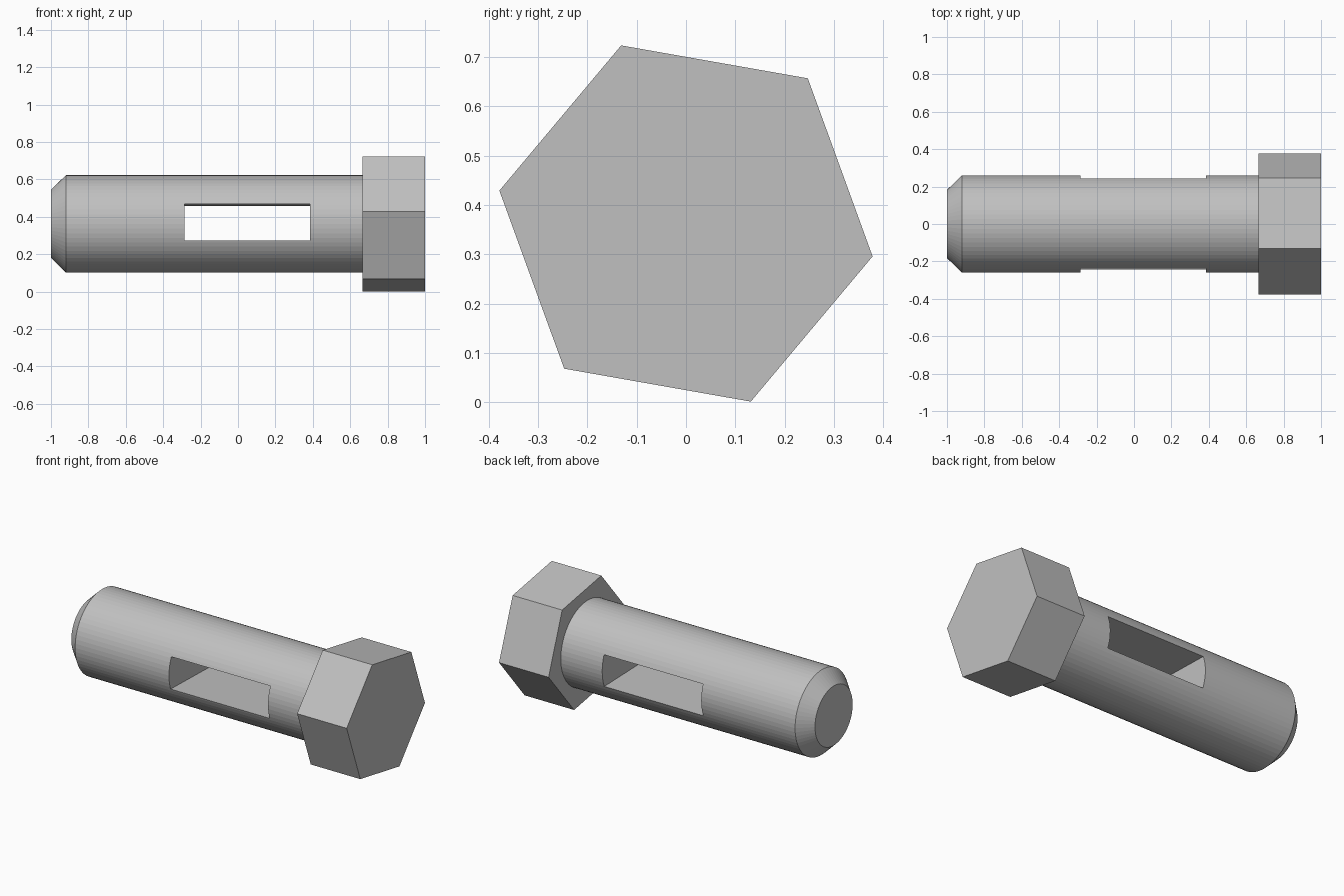
import bpy
import bmesh
from math import radians, pi
from mathutils import Matrix, Vector

AXIS_Z = 0.3625
HEAD_START = 0.665

cube = bpy.data.objects.get("Cube")
if cube:
    bpy.data.objects.remove(cube, do_unlink=True)

steel = bpy.data.materials.new("grey steel")
steel.use_nodes = True
grey = (0.53, 0.53, 0.53, 1)
steel.diffuse_color = grey
steel.node_tree.nodes["Principled BSDF"].inputs["Base Color"].default_value = grey


def add_object(name, bm):
    """Turn a bmesh into a steel object lying on the bolt axis."""
    bmesh.ops.recalc_face_normals(bm, faces=bm.faces)
    mesh = bpy.data.meshes.new(name)
    bm.to_mesh(mesh)
    bm.free()
    mesh.materials.append(steel)
    obj = bpy.data.objects.new(name, mesh)
    obj.location.z = AXIS_Z
    bpy.context.collection.objects.link(obj)
    return obj


def lathe_x(name, profile, sides, turn):
    """Solid around the x axis from (x, radius) pairs, with capped ends."""
    bm = bmesh.new()
    rings = []
    for x, radius in profile:
        ring = []
        for i in range(sides):
            spin = Matrix.Rotation(turn + 2 * pi * i / sides, 3, "X")
            ring.append(bm.verts.new(spin @ Vector((x, radius, 0))))
        rings.append(ring)
    for a, b in zip(rings, rings[1:]):
        for i in range(sides):
            j = (i + 1) % sides
            bm.faces.new((a[i], a[j], b[j], b[i]))
    bm.faces.new(rings[0])
    bm.faces.new(rings[-1])
    return add_object(name, bm)


# Hexagonal head, turned slightly about the axis
lathe_x("hex_head", [(HEAD_START, 0.384), (1, 0.384)], 6, radians(-10))

# Round shank with a chamfered tip
shank = lathe_x("shank", [(-1, 0.182), (-0.92, 0.26), (HEAD_START, 0.26)], 64, 0)

# Rectangular slot through the shank, tilted a little about the axis
bm = bmesh.new()
bmesh.ops.create_cube(bm, size=1)
bmesh.ops.scale(bm, vec=(0.67, 1, 0.195), verts=bm.verts)
bmesh.ops.rotate(bm, matrix=Matrix.Rotation(radians(1.5), 3, "X"), verts=bm.verts)
bmesh.ops.translate(bm, vec=(0.05, 0, 0.003), verts=bm.verts)
# Floor and ceiling fall towards the back
bmesh.ops.scale(bm, vec=(1, -1, 1), verts=bm.verts)
cutter = add_object("slot_cutter", bm)
cutter.hide_render = True

slot = shank.modifiers.new("slot", "BOOLEAN")
slot.operation = "DIFFERENCE"
slot.solver = "EXACT"
slot.object = cutter
bpy.context.view_layer.objects.active = shank
bpy.ops.object.modifier_apply(modifier=slot.name)
bpy.data.objects.remove(cutter, do_unlink=True)
